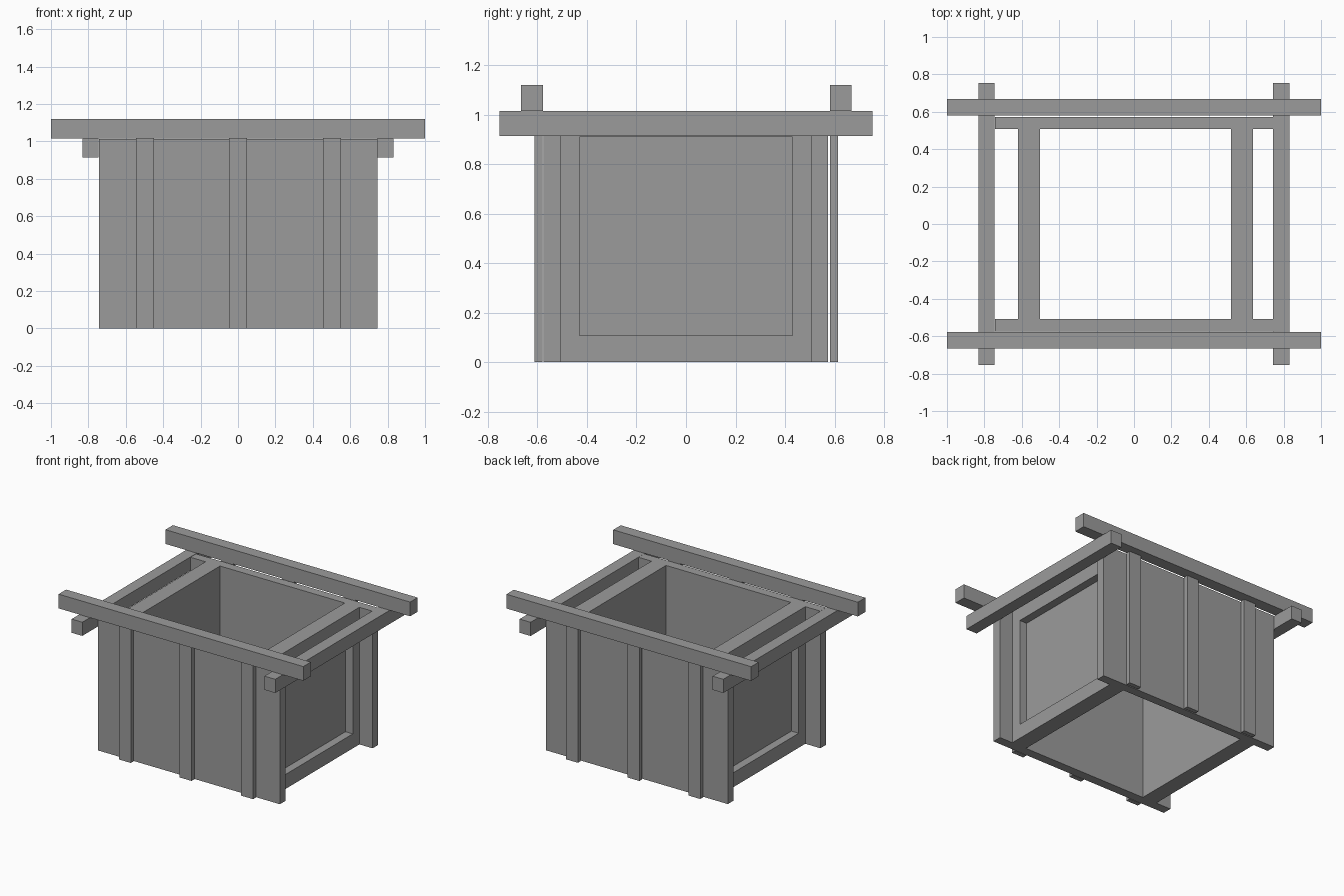
import bpy, bmesh

if "Cube" in bpy.data.objects:
    bpy.data.objects.remove(bpy.data.objects["Cube"])

# Dark grey for all boards
grey = bpy.data.materials.new("dark_grey")
grey.diffuse_color = (0.33, 0.33, 0.33, 1)
grey.use_nodes = True
grey.node_tree.nodes["Principled BSDF"].inputs["Base Color"].default_value = grey.diffuse_color


def box(name, x0, x1, y0, y1, z0, z1):
    bm = bmesh.new()
    bmesh.ops.create_cube(bm, size=1)
    for v in bm.verts:
        v.co = ((x0 + x1) / 2 + v.co.x * (x1 - x0),
                (y0 + y1) / 2 + v.co.y * (y1 - y0),
                (z0 + z1) / 2 + v.co.z * (z1 - z0))
    mesh = bpy.data.meshes.new(name)
    bm.to_mesh(mesh)
    bm.free()
    mesh.materials.append(grey)
    ob = bpy.data.objects.new(name, mesh)
    bpy.context.collection.objects.link(ob)
    return ob


def recessed_panel(name, x0, x1, side, depth=0.06):
    """End wall with a sunken rectangular field on its outer face."""
    ob = box(name, x0, x1, -0.507, 0.507, 0, 1.013)
    bm = bmesh.new()
    bm.from_mesh(ob.data)
    bm.normal_update()
    outer = next(f for f in bm.faces if f.normal.x * side > 0.9)
    bmesh.ops.inset_individual(bm, faces=[outer], thickness=0.05)
    # size the field, then sink it
    for v in outer.verts:
        v.co.y = 0.43 if v.co.y > 0 else -0.43
        v.co.z = 0.107 if v.co.z < 0.5 else 0.91
    inner = bmesh.ops.extrude_discrete_faces(bm, faces=[outer])["faces"][0]
    for v in inner.verts:
        v.co.x -= side * depth
    bmesh.ops.recalc_face_normals(bm, faces=bm.faces)
    bm.to_mesh(ob.data)
    bm.free()


# Long front and back walls
box("front_wall", -0.743, 0.745, -0.575, -0.507, 0, 1.013)
box("back_wall", -0.743, 0.745, 0.507, 0.573, 0, 1.013)

# Recessed end walls
recessed_panel("right_end_wall", 0.518, 0.637, 1)
recessed_panel("left_end_wall", -0.62, -0.502, -1)

# Vertical battens on the front and back
for i, x in enumerate((-0.497, 0, 0.503), 1):
    box(f"front_batten_{i}", x - 0.049, x + 0.049, -0.612, -0.579, 0, 1.018)
    box(f"back_batten_{i}", x - 0.049, x + 0.049, 0.581, 0.613, 0, 1.018)

# Long top rails
box("front_rail", -1, 1, -0.666, -0.578, 1.015, 1.12)
box("back_rail", -1, 1, 0.581, 0.668, 1.015, 1.12)

# Cross rails under the long rails
box("left_rail", -0.832, -0.745, -0.753, 0.753, 0.913, 1.014)
box("right_rail", 0.743, 0.832, -0.753, 0.753, 0.913, 1.014)
